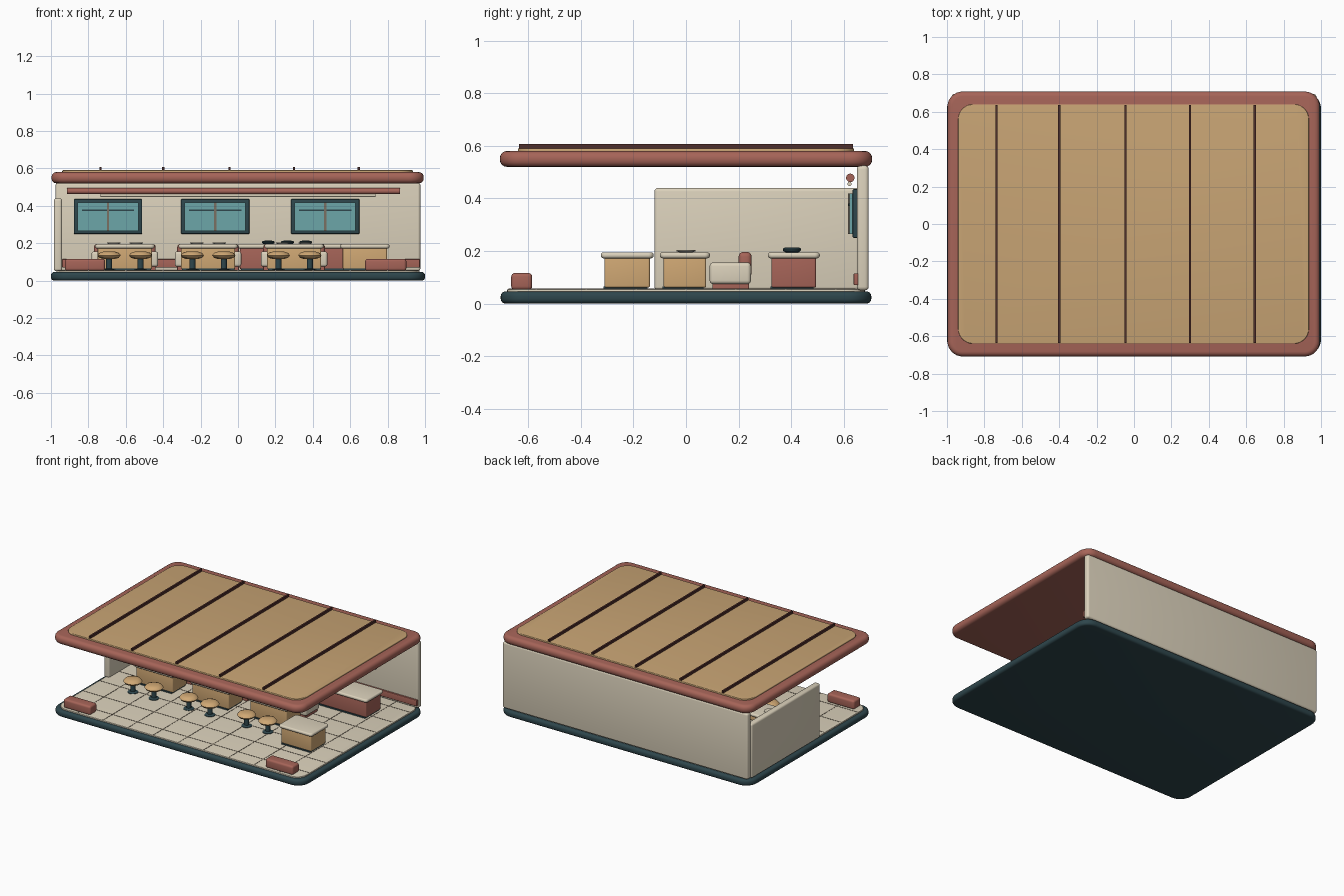
import bpy, bmesh, math
from mathutils import Matrix

if "Cube" in bpy.data.objects:
    bpy.data.objects.remove(bpy.data.objects["Cube"])


def material(name, rgb):
    def lin(c):
        c /= 255
        return c / 12.92 if c < 0.04 else ((c + 0.055) / 1.055) ** 2.4
    m = bpy.data.materials.new(name)
    col = [lin(c) for c in rgb] + [1.0]
    m.diffuse_color = col
    m.use_nodes = True
    m.node_tree.nodes["Principled BSDF"].inputs["Base Color"].default_value = col
    return m


RED = material("brick red", (166, 100, 88))
TAN = material("warm tan", (208, 168, 116))
ROOF = material("roof tan", (200, 164, 116))
CREAM = material("cream", (220, 210, 188))
TEAL = material("dark teal", (46, 70, 76))
GLASS = material("glass teal", (108, 166, 168))
BROWN = material("dark brown", (80, 46, 43))
GROUT = material("grout", (122, 112, 98))


def finish(name, bm, mat):
    bmesh.ops.recalc_face_normals(bm, faces=bm.faces)
    me = bpy.data.meshes.new(name)
    bm.to_mesh(me)
    bm.free()
    me.materials.append(mat)
    ob = bpy.data.objects.new(name, me)
    bpy.context.collection.objects.link(ob)
    bpy.ops.object.select_all(action="DESELECT")
    ob.select_set(True)
    bpy.context.view_layer.objects.active = ob
    bpy.ops.object.shade_smooth_by_angle(angle=math.radians(40))
    return ob


def box(name, xs, ys, zs, mat, bevel=0.0, corner=0.0):
    """Box from ranges; corner rounds the upright edges, bevel rounds the rims."""
    bm = bmesh.new()
    bmesh.ops.create_cube(bm, size=1)
    for v in bm.verts:
        v.co = [r[0] if c < 0 else r[1] for c, r in zip(v.co, (xs, ys, zs))]
    if corner:
        up = [e for e in bm.edges if abs(e.verts[0].co.z - e.verts[1].co.z) > 1e-4]
        bmesh.ops.bevel(bm, geom=up, offset=corner, segments=8, profile=0.5, affect="EDGES")
        bm.normal_update()
    if bevel:
        sharp = [e for e in bm.edges if e.calc_face_angle(0) > 1]
        bmesh.ops.bevel(bm, geom=sharp, offset=bevel, segments=4, profile=0.5, affect="EDGES")
    return finish(name, bm, mat)


def lathe(name, centre, profile, mat, axis="Z", n=28):
    """Closed turned shape from (radius, height) pairs."""
    bm = bmesh.new()
    rings = []
    for r, h in profile:
        rings.append([bm.verts.new((r * math.cos(2 * math.pi * i / n),
                                    r * math.sin(2 * math.pi * i / n), h)) for i in range(n)])
    for a, b in zip(rings, rings[1:]):
        for i in range(n):
            j = (i + 1) % n
            bm.faces.new((a[i], a[j], b[j], b[i]))
    bm.faces.new(rings[0])
    bm.faces.new(rings[-1])
    if axis == "X":
        bm.transform(Matrix.Rotation(math.pi / 2, 4, "Y"))
    bm.transform(Matrix.Translation(centre))
    return finish(name, bm, mat)


def around(c, half):
    return (c - half, c + half)


# Base and tiled floor
box("base", (-1, 1), (-.705, .705), (0, .046), TEAL, .018, .09)
box("floor", (-.97, .97), (-.68, .68), (.04, .055), CREAM, .003, .075)
for i in range(-4, 5):
    box("floor_joint_long", around(i * .2, .003), (-.675, .645), (.05, .0562), GROUT)
for i in range(-3, 4):
    box("floor_joint_cross", (-.965, .965), around(i * .19, .003), (.05, .0562), GROUT)

# Roof with inset panel and seams
box("roof", (-.997, .993), (-.708, .708), (.52, .58), RED, .026, .08)
box("roof_panel", (-.94, .935), (-.64, .64), (.57, .59), ROOF, .005, .08)
for x in (-.735, -.4, -.045, .3, .645):
    box("roof_seam", around(x, .006), (-.635, .635), (.58, .607), BROWN)

# Walls
box("back_wall", (-.975, .975), (.65, .695), (.05, .525), CREAM, .014)
box("side_wall", (-.985, -.94), (-.12, .66), (.05, .44), CREAM, .014)
box("baseboard", (-.94, .972), (.638, .655), (.07, .115), RED, .003)
lathe("wall_rail", (0, .625, .478), [(.016, -.915), (.016, .865)], RED, "X")
lathe("light_rail", (0, .622, .455), [(.008, -.735), (.008, .735)], CREAM, "X")

# Windows
for x in (-.695, -.122, .466):
    box("window_frame", around(x, .183), (.634, .655), (.25, .435), TEAL, .004)
    box("window_glass", around(x, .163), (.622, .637), (.264, .418), GLASS)
    box("window_bar", around(x, .14), (.618, .624), around(.376, .005), TEAL)
    box("window_mullion", around(x, .006), (.616, .624), (.264, .418), GROUT)


def counter(name, xs, ys, mat):
    box(name + "_plinth", (xs[0] + .005, xs[1] - .005), (ys[0] - .004, ys[1] - .01), (.05, .064), TEAL)
    box(name, xs, ys, (.06, .178), mat, .008)
    box(name + "_top", (xs[0] - .014, xs[1] + .014), (ys[0] - .014, ys[1] + .014),
        (.172, .195), CREAM, .01, .02)


# Tables with plates, booth seats and stools
for x in (-.605, -.16, .3):
    counter("table", around(x, .145), (-.085, .077), TAN)
    box("booth_base", around(x, .165), (.1, .24), (.05, .08), RED, .004)
    box("booth_seat", around(x, .178), (.09, .247), (.074, .156), CREAM, .014)
    box("booth_back", around(x, .165), (.2, .25), (.1, .196), RED, .018)
    for side in (-1, 1):
        lathe("plate", (x + side * .06, 0, .193),
              [(.02, 0), (.036, .006), (.036, .01), (.028, .009)], CREAM)
        sx = x + side * .084
        lathe("stool_leg", (sx, -.21, .05),
              [(.035, 0), (.035, .008), (.016, .014), (.016, .075)], TEAL)
        lathe("stool_seat", (sx, -.21, .115),
              [(.03, 0), (.052, .007), (.062, .02), (.052, .033), (.03, .04)], TAN)

# Service counter with pans, and the host stand
counter("service_counter", (.01, .79), (.325, .495), RED)
for x in (.162, .265, .362):
    lathe("pan", (x, .403, .193),
          [(.022, 0), (.033, .007), (.035, .014), (.03, .019), (.02, .02)], TEAL)
counter("host_stand", (.56, .797), (-.31, -.137), TAN)

# Front benches
for xs in ((-.925, -.71), (.68, .9)):
    box("bench", xs, (-.665, -.585), (.052, .116), RED, .014)
